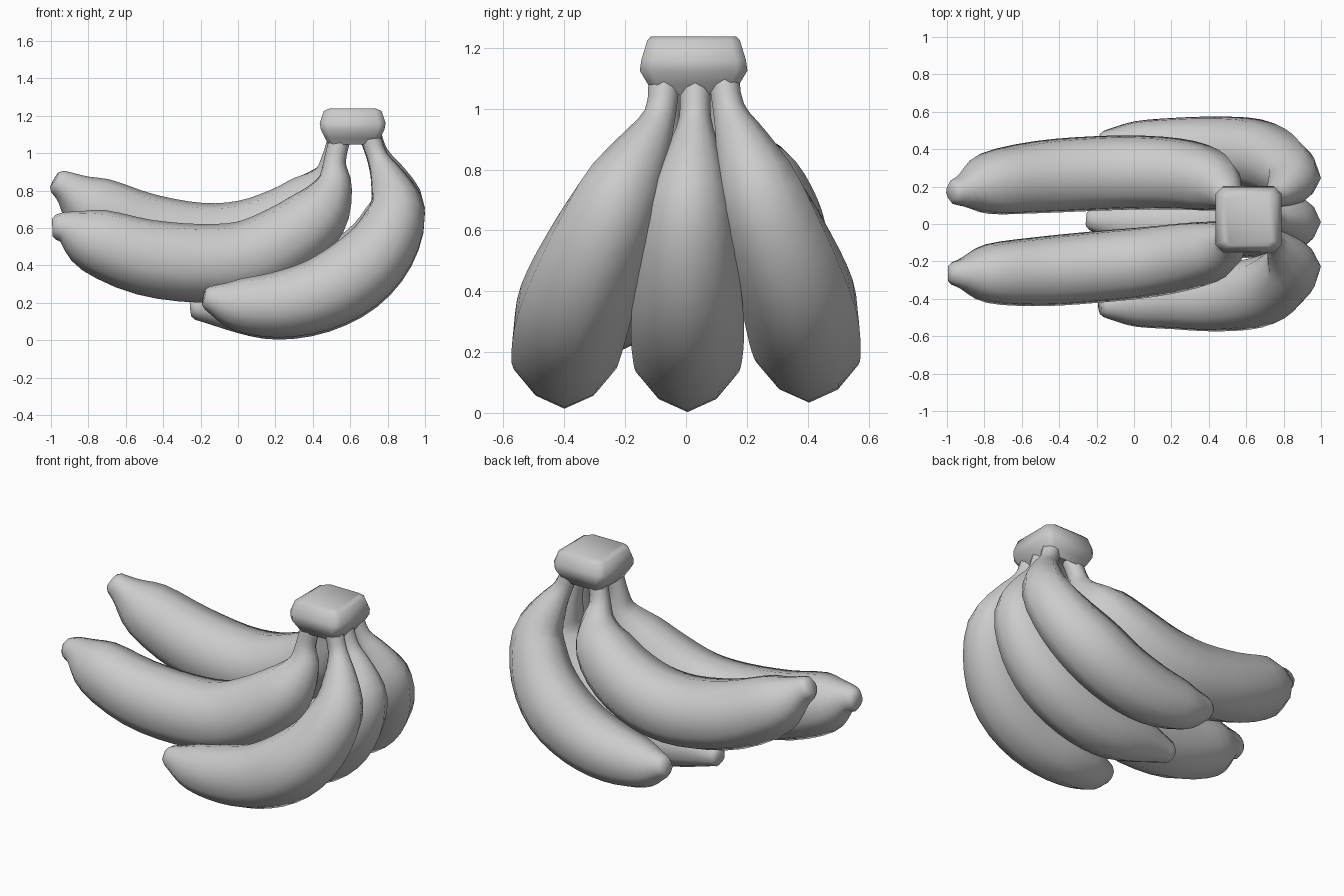
import bpy, bmesh, math
from mathutils import Vector

if "Cube" in bpy.data.objects:
    bpy.data.objects.remove(bpy.data.objects["Cube"])


def finish(name, bm, angle):
    bmesh.ops.recalc_face_normals(bm, faces=bm.faces)
    me = bpy.data.meshes.new(name)
    bm.to_mesh(me)
    bm.free()
    ob = bpy.data.objects.new(name, me)
    bpy.context.collection.objects.link(ob)
    me.polygons.foreach_set("use_smooth", [True] * len(me.polygons))
    me.set_sharp_from_angle(angle=math.radians(angle))
    return ob


def loft(bm, rings):
    vs = [[bm.verts.new(p) for p in r] for r in rings]
    n = len(vs[0])
    for a, b in zip(vs, vs[1:]):
        for i in range(n):
            j = (i + 1) % n
            bm.faces.new((a[i], a[j], b[j], b[i]))
    bm.faces.new(vs[0])
    bm.faces.new(vs[-1])


def catmull(pts, steps=3):
    out = []
    ext = [2 * pts[0] - pts[1]] + pts + [2 * pts[-1] - pts[-2]]
    for i in range(1, len(ext) - 2):
        a, b, c, d = ext[i - 1:i + 3]
        for k in range(steps):
            t = k / steps
            out.append(0.5 * (2 * b + (c - a) * t + (2 * a - 5 * b + 4 * c - d) * t * t
                              + (3 * b - a - 3 * c + d) * t ** 3))
    return out + [pts[-1]]


def banana(name, path, ys, radii, lift=0, flat=0.95, sides=10):
    # tapered five-ridged tube swept from the tip to the neck
    pts = catmull([Vector((x, y, z + lift, r)) for (x, z), y, r in zip(path, ys, radii)])
    rings = []
    for i, p in enumerate(pts):
        t = (pts[min(i + 1, len(pts) - 1)] - pts[max(i - 1, 0)]).to_3d().normalized()
        side = Vector((0, 1, 0))
        side = (side - t * side.dot(t)).normalized()
        out = t.cross(side)
        if out.dot(Vector((0.5, 0, -1))) < 0:
            out = -out
        ring = []
        for k in range(sides):
            a = 2 * math.pi * k / sides
            r = p.w * (1 + 0.03 * math.cos(5 * a))
            ring.append(p.to_3d() + out * r * math.cos(a) + side * r * flat * math.sin(a))
        rings.append(ring)
    # blunt rounded blossom end
    c = sum(rings[0], Vector()) / sides
    tip = (pts[0] - pts[1]).to_3d().normalized() * 0.018
    rings.insert(0, [c + (v - c) * 0.7 + tip for v in rings[0]])
    bm = bmesh.new()
    loft(bm, rings)
    return finish(name, bm, 50)


# lower row: three bananas
low = [(-.165, .22), (-.12, .21), (0, .185), (.2, .185), (.42, .235), (.62, .345),
       (.77, .50), (.845, .69), (.80, .85), (.745, .97), (.70, 1.10)]
low_r = [.062, .085, .14, .175, .193, .2, .182, .15, .097, .056, .056]
banana("lower_front_banana", low,
       [-.44, -.435, -.42, -.40, -.395, -.37, -.31, -.225, -.14, -.085, -.07], low_r, .008)
banana("lower_back_banana", low,
       [.44, .435, .42, .405, .395, .375, .32, .245, .185, .14, .12], low_r, .028)
mid = [(-.235, .175), (-.17, .18)] + low[2:]
banana("lower_middle_banana", mid,
       [.025, .02, .01, .005, .005, .005, .005, .01, .025, .03, .03], low_r, -.003)

# upper row: two bananas
up_r = [.066, .095, .172, .203, .21, .207, .195, .165, .10, .06, .058]
banana("upper_front_banana",
       [(-.975, .605), (-.91, .60), (-.77, .54), (-.5, .45), (-.2, .417), (.05, .44),
        (.27, .545), (.43, .68), (.51, .83), (.515, .95), (.545, 1.09)],
       [-.265, -.265, -.265, -.255, -.23, -.205, -.17, -.135, -.09, -.07, -.055], up_r, flat=.93)
banana("upper_back_banana",
       [(-.965, .85), (-.90, .81), (-.77, .715), (-.5, .59), (-.2, .53), (.05, .55),
        (.27, .64), (.42, .76), (.49, .87), (.505, .97), (.54, 1.09)],
       [.17, .18, .215, .25, .27, .275, .26, .22, .16, .12, .1], up_r, flat=.97)

# crown: chunky rounded-square block flowing down into the necks
crown_rings = []
for z, hx, hy in [(1.045, .125, .13), (1.08, .148, .15), (1.125, .17, .177),
                  (1.16, .176, .172), (1.225, .155, .152), (1.238, .125, .14)]:
    c = 0.8
    corners = [(1, c), (c, 1), (-c, 1), (-1, c), (-1, -c), (-c, -1), (c, -1), (1, -c)]
    crown_rings.append([Vector((.613 + hx * a, .025 + hy * b, z)) for a, b in corners])
# arched hollow under the crown, between the necks
crown_rings.insert(0, [Vector((.613 + (v.x - .613) * .35, .025 + (v.y - .025) * .6, 1.085))
                       for v in crown_rings[0]])
bm = bmesh.new()
loft(bm, crown_rings)
finish("crown_stem", bm, 45)
